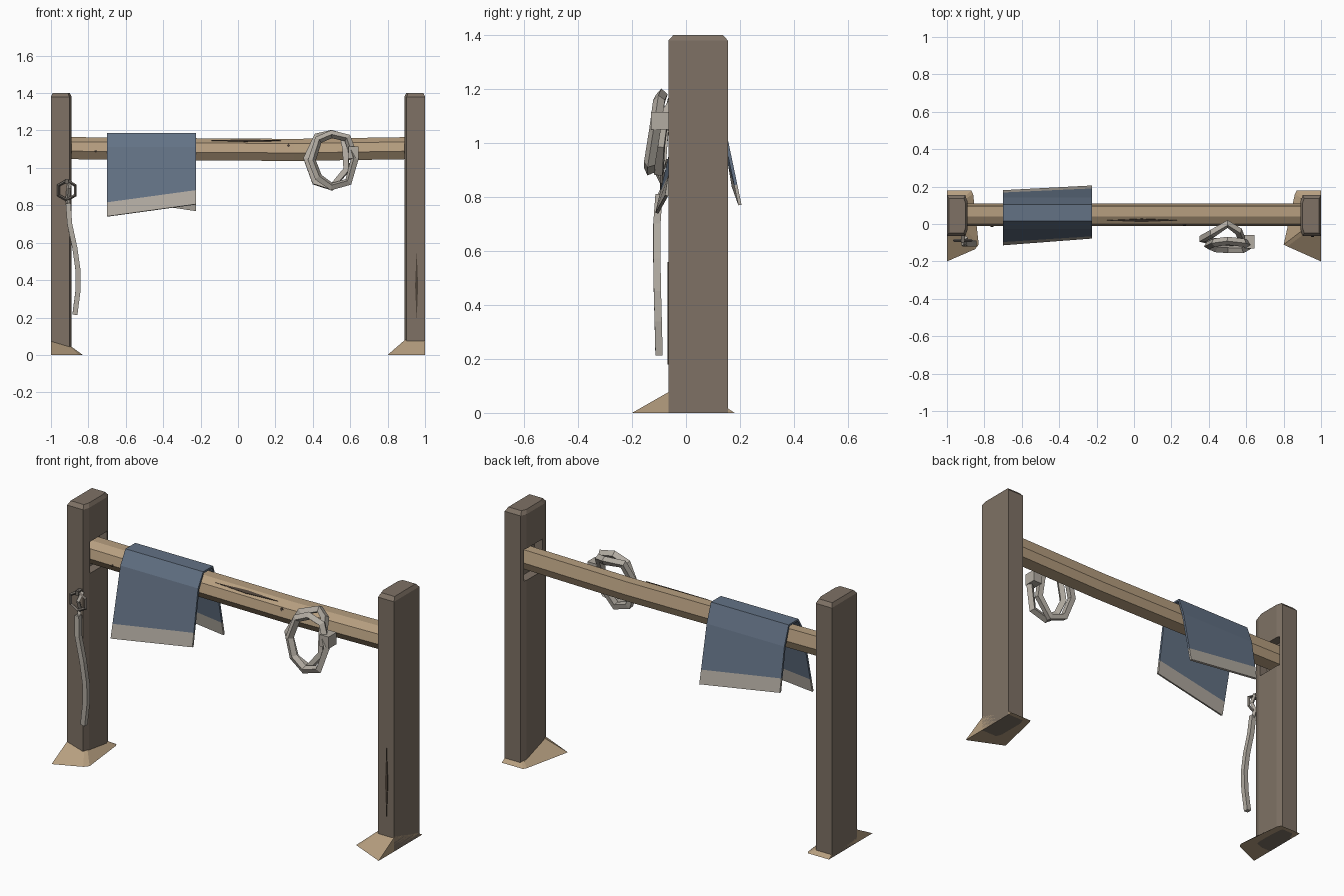
import bpy, bmesh
from mathutils import Vector

cube = bpy.data.objects.get("Cube")
if cube:
    bpy.data.objects.remove(cube, do_unlink=True)


def material(name, rgb):
    m = bpy.data.materials.new(name)
    m.use_nodes = True
    m.diffuse_color = (*rgb, 1)
    m.node_tree.nodes["Principled BSDF"].inputs["Base Color"].default_value = (*rgb, 1)
    return m


WOOD = material("weathered_brown", (0.21, 0.167, 0.13))
TAN = material("pale_tan", (0.47, 0.345, 0.215))
BLUE = material("dusty_blue", (0.125, 0.168, 0.235))
CREAM = material("warm_grey", (0.45, 0.415, 0.365))
DARK = material("dark_crack", (0.07, 0.052, 0.038))
IRON = material("dull_iron", (0.17, 0.15, 0.13))


def add_object(name, mesh, *mats):
    ob = bpy.data.objects.new(name, mesh)
    bpy.context.collection.objects.link(ob)
    for m in mats:
        mesh.materials.append(m)
    return ob


def loft(name, rings, *mats, closed=True):
    """Skin matching rings; closed rings are capped at both ends."""
    bm = bmesh.new()
    vs = [[bm.verts.new(p) for p in r] for r in rings]
    n = len(vs[0])
    for a, b in zip(vs, vs[1:]):
        for i in range(n if closed else n - 1):
            j = (i + 1) % n
            bm.faces.new((a[i], a[j], b[j], b[i]))
    if closed:
        bm.faces.new(vs[0])
        bm.faces.new(vs[-1])
    bmesh.ops.recalc_face_normals(bm, faces=bm.faces)
    mesh = bpy.data.meshes.new(name)
    bm.to_mesh(mesh)
    bm.free()
    return add_object(name, mesh, *mats)


def box(name, lo, hi, mat):
    return loft(name, [[(lo[0], lo[1], z), (hi[0], lo[1], z), (hi[0], hi[1], z), (lo[0], hi[1], z)]
                       for z in (lo[2], hi[2])], mat)


def rope(name, pts, radius, mat, cyclic=False):
    """Four-sided tube along a path."""
    cu = bpy.data.curves.new(name + "_path", "CURVE")
    cu.dimensions = "3D"
    cu.bevel_depth, cu.bevel_resolution, cu.use_fill_caps = radius, 0, True
    sp = cu.splines.new("POLY")
    sp.points.add(len(pts) - 1)
    for p, co in zip(sp.points, pts):
        p.co = (*co, 1)
    sp.use_cyclic_u, sp.use_smooth = cyclic, False
    tmp = bpy.data.objects.new(name + "_path", cu)
    bpy.context.collection.objects.link(tmp)
    dg = bpy.context.evaluated_depsgraph_get()
    mesh = bpy.data.meshes.new_from_object(tmp.evaluated_get(dg))
    bpy.data.objects.remove(tmp, do_unlink=True)
    mesh.materials.clear()
    for p in mesh.polygons:
        p.use_smooth = False
    return add_object(name, mesh, mat)


def lens(name, centre, along, across, normal):
    """Thin pointed crack plate."""
    c, u, v = Vector(centre), Vector(along), Vector(across)
    n = Vector(normal).normalized() * 0.003
    loft(name, [[c + u + s * n, c + v + s * n, c - u + s * n, c - v + s * n] for s in (-1, 1)], DARK)


# Posts: inner edges chamfered, socket cut for the rail
for side, label in ((-1, "right"), (1, "left")):
    outline = [(1, -.065), (.902, -.065), (.89, -.03), (.89, .12), (.902, .155), (1, .155)]

    def ring(z, inset):
        return [(side * (.945 + (x - .945) * (1 - inset * 10)), .045 + (y - .045) * (1 - inset * 9), z)
                for x, y in outline]
    post = loft(label + "_post", [ring(0, 0), ring(1.38, 0), ring(1.4, .018)], WOOD)
    xs = sorted((side * .85, side * .94))
    cutter = box(label + "_socket_cutter", (xs[0], -.02, 1.015), (xs[1], .135, 1.19), WOOD)
    cutter.hide_render = True
    cutter.hide_set(True)
    mod = post.modifiers.new("socket", "BOOLEAN")
    mod.operation, mod.object, mod.solver = "DIFFERENCE", cutter, "EXACT"


# Earth wedges around the feet
def foot(name, side, tip, corner, low, high):
    bottom = [(1, .18), (.87, .18), (.86, .16), tip, corner, (1, -.2)]
    top = [(1, .15, .02), (.9, .15, .02), (.892, .14, .02), (.892, -.04, low), (.9, -.06, low), (1, -.06, high)]
    loft(name, [[(side * x, y, 0) for x, y in bottom], [(side * x, y, z) for x, y, z in top]], TAN)


foot("right_foot", -1, (.83, -.11), (.85, -.135), .045, .075)
foot("left_foot", 1, (.80, -.11), (.82, -.12), .08, .08)

# Rail: rough-hewn beam with a slight sag
section = [(-.012, 1.09), (0, 1.14), (.04, 1.165), (.095, 1.165), (.11, 1.1), (.09, 1.055), (.02, 1.047)]
loft("rail", [[(x, y, z - sag) for y, z in section]
              for x, sag in ((-.94, 0), (-.3, .006), (.3, .01), (.94, 0))], TAN)

# Cracks and knots
lens("rail_crack", (.04, .02, 1.145), (.19, 0, 0), (0, .008, .005), (0, -.53, .85))
lens("rail_knot", (.27, -.004, 1.12), (.009, 0, 0), (0, .002, .01), (0, -1, .2))
lens("small_knot", (-.76, -.012, 1.09), (.008, 0, 0), (0, .001, .006), (0, -1, .2))
lens("post_crack", (.955, -.066, .37), (0, 0, .19), (.008, 0, 0), (0, -1, 0))


# Blanket draped over the rail, with a pale hem at both ends
def drape(x, front_y, front_z, back_y, back_z):
    def hem(a, b):
        t = .075 / (b[1] - a[1])
        return (a[0] + (b[0] - a[0]) * t, a[1] + .075)
    f0, f1, b0, b1 = (front_y, front_z), (-.022, 1.11), (back_y, back_z), (.135, 1.08)
    prof = [f0, hem(f0, f1), f1, (.02, 1.182), (.1, 1.182), b1, hem(b0, b1), b0]
    return [(x, y, z) for y, z in prof]


blanket = loft("blanket", [drape(-.7, -.108, .74, .175, .84), drape(-.225, -.072, .805, .2, .77)],
               BLUE, CREAM, closed=False)
for p in blanket.data.polygons:
    p.material_index = 1 if p.index in (0, 6) else 0
solid = blanket.modifiers.new("thickness", "SOLIDIFY")
solid.thickness, solid.offset = .012, 0

# Coiled rope hung on the rail
rope("coil_back", [(.5, .0, 1.182), (.42, -.05, 1.165), (.365, -.08, 1.05), (.41, -.09, .925),
                   (.5, -.1, .895), (.58, -.095, .99), (.575, -.08, 1.1), (.56, -.04, 1.165)],
     .022, CREAM, True)
rope("coil_front", [(.5, -.09, 1.18), (.43, -.1, 1.15), (.395, -.115, 1.04), (.43, -.13, .95),
                    (.5, -.135, .9), (.59, -.135, .925), (.625, -.115, 1.05), (.585, -.1, 1.16)],
     .022, CREAM, True)
box("coil_knot", (.59, -.13, 1.05), (.645, -.06, 1.115), CREAM)

# Iron tie ring and hanging lead
rope("tie_ring", [(-.915 + x, -.088, .88 + z) for x, z in
                  ((0, .052), (.045, .026), (.045, -.026), (0, -.052), (-.045, -.026), (-.045, .026))],
     .009, IRON, True)
box("ring_staple", (-.925, -.1, .915), (-.905, -.06, .94), IRON)
rope("lead_loop", [(-.9, -.072, .93), (-.905, -.105, .89), (-.91, -.08, .84), (-.908, -.1, .79)], .012, CREAM)
rope("lead", [(-.908, -.1, .81), (-.9, -.108, .7), (-.872, -.108, .57), (-.855, -.106, .45),
              (-.856, -.103, .34), (-.872, -.1, .215)], .019, CREAM)
